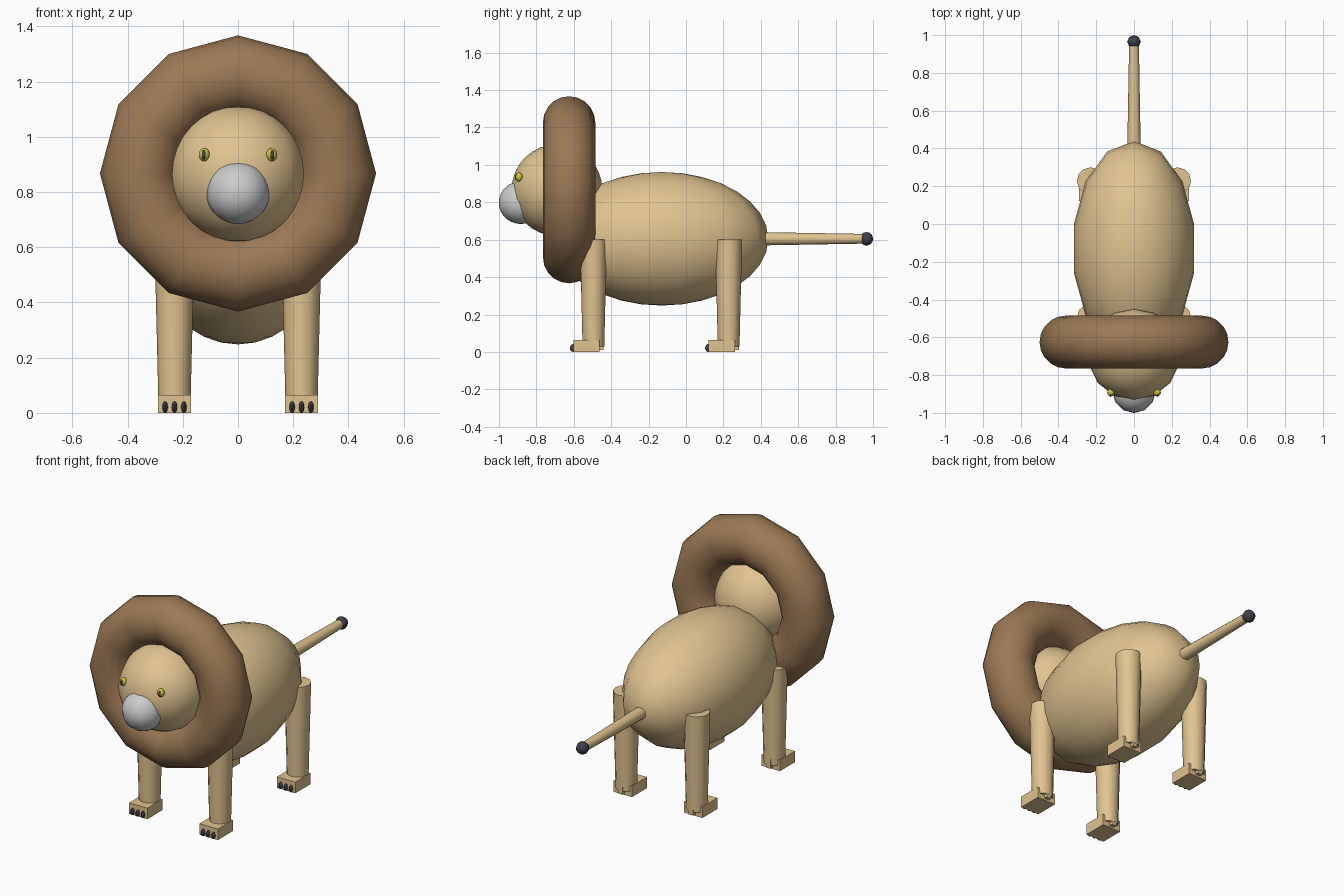
import bpy, math

if "Cube" in bpy.data.objects:
    bpy.data.objects.remove(bpy.data.objects["Cube"])


def material(name, rgb):
    m = bpy.data.materials.new(name)
    m.diffuse_color = (*rgb, 1)
    m.use_nodes = True
    m.node_tree.nodes["Principled BSDF"].inputs["Base Color"].default_value = m.diffuse_color
    return m


TAN = material("tan", (0.75, 0.55, 0.28))
BROWN = material("brown", (0.33, 0.19, 0.09))
WHITE = material("white", (0.85, 0.85, 0.85))
DARK = material("dark", (0.05, 0.05, 0.07))
YELLOW = material("yellow", (0.6, 0.58, 0.04))


def finish(name, mat, smooth=True):
    ob = bpy.context.object
    ob.name = name
    ob.data.materials.append(mat)
    bpy.ops.object.transform_apply(location=False, rotation=True, scale=True)
    if smooth:
        bpy.ops.object.shade_smooth_by_angle(angle=math.radians(50))
    return ob


def ball(name, loc, radii, mat, segs=14, rings=16):
    bpy.ops.mesh.primitive_uv_sphere_add(segments=segs, ring_count=rings, location=loc)
    bpy.context.object.scale = radii
    return finish(name, mat)


def box(name, loc, size, mat):
    bpy.ops.mesh.primitive_cube_add(size=1, location=loc)
    bpy.context.object.scale = size
    return finish(name, mat, False)


def taper(name, loc, r1, r2, depth, mat, rot=(0, 0, 0)):
    bpy.ops.mesh.primitive_cone_add(vertices=12, radius1=r1, radius2=r2, depth=depth,
                                    location=loc, rotation=rot)
    return finish(name, mat)


# Body, head and muzzle
ball("body", (0, -0.13, 0.605), (0.327, 0.57, 0.357), TAN)
ball("head", (0, -0.69, 0.865), (0.245, 0.243, 0.245), TAN)
ball("muzzle", (0, -0.883, 0.798), (0.115, 0.118, 0.114), WHITE, 12, 14)

# Mane ring around the head
bpy.ops.mesh.primitive_torus_add(major_segments=12, minor_segments=20, major_radius=0.36,
                                 minor_radius=0.14, location=(0, -0.625, 0.867),
                                 rotation=(math.pi / 2, 0, 0))
finish("mane", BROWN)

# Tail with dark tuft
taper("tail", (0, 0.66, 0.605), 0.036, 0.026, 0.58, TAN, (-math.pi / 2, 0, 0))
ball("tail_tuft", (0, 0.965, 0.605), (0.036, 0.035, 0.036), DARK, 8, 8)

for side, s in (("left", 1), ("right", -1)):
    # Eyes with upright pupils
    ball(f"{side}_eye", (s * 0.122, -0.892, 0.935), (0.02, 0.02, 0.024), YELLOW, 12, 10)
    ball(f"{side}_pupil", (s * 0.124, -0.907, 0.935), (0.008, 0.008, 0.017), DARK, 8, 8)

    # Legs with paws, heels and claws
    for end, y in (("front", -0.495), ("back", 0.228)):
        tag, x = f"{end}_{side}", s * 0.23
        taper(f"{tag}_leg", (x, y, 0.315), 0.058, 0.072, 0.57, TAN)
        box(f"{tag}_paw", (x, y - 0.037, 0.0325), (0.12, 0.14, 0.065), TAN)
        box(f"{tag}_heel", (x, y + 0.04, 0.04), (0.03, 0.03, 0.06), TAN)
        for i in (-1, 0, 1):
            ball(f"{tag}_claw", (x + i * 0.034, y - 0.108, 0.021),
                 (0.01, 0.018, 0.021), DARK, 8, 8)
